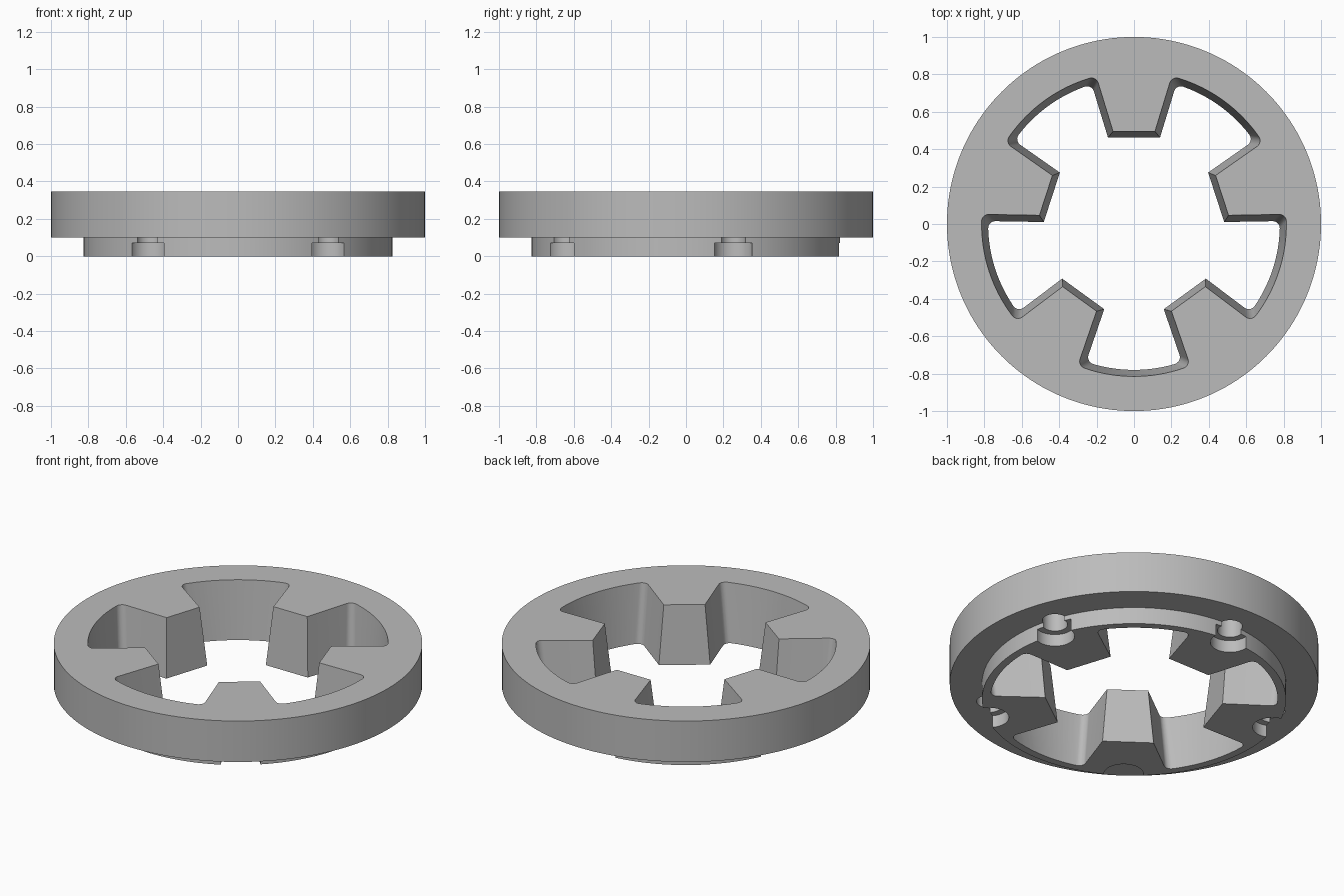
import bpy, bmesh
from math import sin, cos, tan, atan2, sqrt, radians, pi
from mathutils import Vector

cube = bpy.data.objects.get("Cube")
if cube:
    bpy.data.objects.remove(cube, do_unlink=True)

TEETH = 5
HEIGHT = 0.345
STEP = 2 * pi / TEETH
FLANK = radians(17)
FILLET = 0.038

grey = bpy.data.materials.new("plain grey")
grey.use_nodes = True
grey.diffuse_color = (0.5, 0.5, 0.5, 1)
grey.node_tree.nodes["Principled BSDF"].inputs["Base Color"].default_value = (0.5, 0.5, 0.5, 1)


def loft(name, rings):
    """Closed solid through a stack of matching rings."""
    bm = bmesh.new()
    loops = [[bm.verts.new(p) for p in ring] for ring in rings]
    n = len(loops[0])
    for low, high in zip(loops, loops[1:]):
        for i in range(n):
            j = (i + 1) % n
            bm.faces.new((low[i], low[j], high[j], high[i]))
    bm.faces.new(loops[0][::-1])
    bm.faces.new(loops[-1])
    bmesh.ops.recalc_face_normals(bm, faces=bm.faces)
    mesh = bpy.data.meshes.new(name)
    bm.to_mesh(mesh)
    bm.free()
    mesh.materials.append(grey)
    obj = bpy.data.objects.new(name, mesh)
    bpy.context.collection.objects.link(obj)
    return obj


def lathe(name, profile, sides, centre=(0, 0)):
    """Turn a (radius, height) profile about a vertical axis."""
    return loft(name, [[(centre[0] + r * cos(2 * pi * i / sides),
                         centre[1] + r * sin(2 * pi * i / sides), z)
                        for i in range(sides)] for r, z in profile])


def opening_ring(z):
    """Outline of the toothed opening at one height; it narrows downwards."""
    t = z / HEIGHT
    tip = 0.462 + 0.033 * t
    half = 0.139 - 0.027 * t
    outer = 0.78 + 0.035 * t
    # fillet centre, tangent to the tooth flank and the outer arc
    d = half * cos(FLANK) - tip * sin(FLANK) + FILLET
    s = sqrt((outer - FILLET) ** 2 - d * d)
    centre = Vector((s * cos(FLANK) - d * sin(FLANK), s * sin(FLANK) + d * cos(FLANK)))
    start, end = FLANK - pi / 2, FLANK + atan2(d, s)
    side = [Vector((tip, half))]
    for i in range(9):
        a = start + (end - start) * i / 8
        side.append(centre + FILLET * Vector((cos(a), sin(a))))
    for i in range(1, 9):
        a = end + (STEP / 2 - end) * i / 8
        side.append(outer * Vector((cos(a), sin(a))))
    # mirror across the tooth axis, then repeat around the circle
    tooth = [Vector((p.x, -p.y)) for p in side[-2::-1]] + side
    ring = []
    for k in range(TEETH):
        a = pi / 2 + k * STEP
        ring += [(p.x * cos(a) - p.y * sin(a), p.x * sin(a) + p.y * cos(a), z) for p in tooth]
    return ring


def cut(target, cutter):
    cutter.hide_render = True
    mod = target.modifiers.new("cut", 'BOOLEAN')
    mod.operation = 'DIFFERENCE'
    mod.solver = 'EXACT'
    mod.object = cutter
    bpy.context.view_layer.objects.active = target
    bpy.ops.object.modifier_apply(modifier=mod.name)
    bpy.data.objects.remove(cutter, do_unlink=True)


# Wide disc with a narrower locating rim underneath
body = lathe("toothed_ring", [(0.825, 0), (0.825, 0.1), (1, 0.1), (1, HEIGHT)], 160)

# Tapered central opening, leaving five teeth
cut(body, loft("opening_cutter", [opening_ring(-0.05), opening_ring(HEIGHT + 0.05)]))

# Blind counterbored hole under each tooth, breaking out through the rim
for k in range(TEETH):
    a = pi / 2 + k * STEP
    cut(body, lathe("hole_cutter", [(0.107, -0.05), (0.107, 0.072), (0.068, 0.072), (0.068, 0.22)],
                    48, (0.81 * cos(a), 0.81 * sin(a))))

bpy.ops.object.select_all(action='DESELECT')
body.select_set(True)
bpy.context.view_layer.objects.active = body
bpy.ops.object.shade_smooth_by_angle(angle=radians(30))
